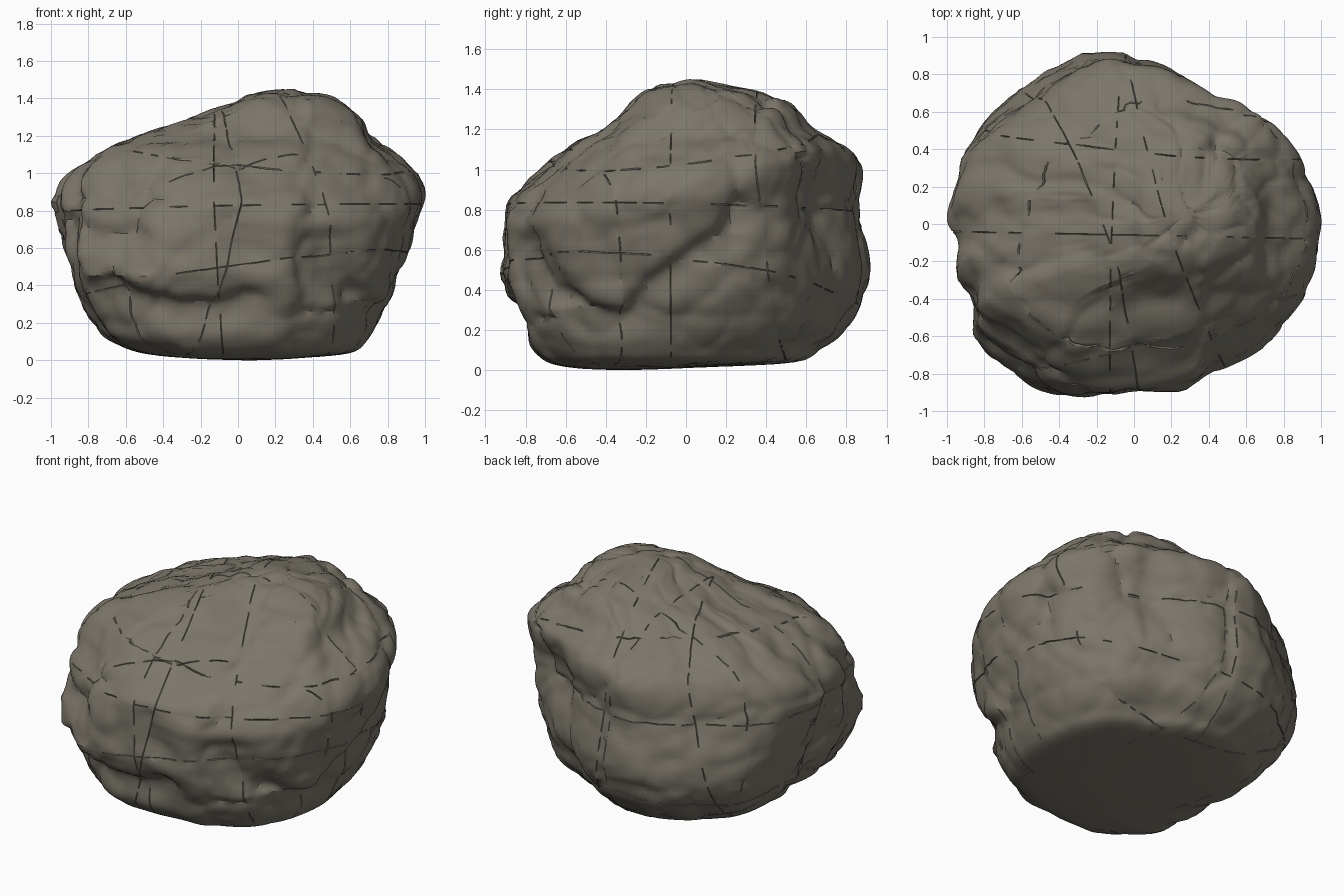
import bpy
import bmesh
import math
import random
from mathutils import Vector, noise

random.seed(4)

default_cube = bpy.data.objects.get("Cube")
if default_cube:
    bpy.data.objects.remove(default_cube)

# Height, then left/right and front/back extents of the boulder
SECTIONS = [
    (0, 0.02, 0.10, -0.35, -0.28),
    (0.01, -0.25, 0.32, -0.55, 0.0),
    (0.04, -0.52, 0.60, -0.69, 0.54),
    (0.11, -0.69, 0.69, -0.77, 0.68),
    (0.21, -0.78, 0.76, -0.81, 0.80),
    (0.32, -0.84, 0.82, -0.86, 0.87),
    (0.45, -0.89, 0.87, -0.92, 0.92),
    (0.60, -0.93, 0.92, -0.91, 0.90),
    (0.75, -0.97, 0.96, -0.92, 0.87),
    (0.87, -1.0, 1.0, -0.88, 0.87),
    (1.0, -0.92, 0.97, -0.72, 0.87),
    (1.1, -0.76, 0.87, -0.61, 0.82),
    (1.2, -0.53, 0.77, -0.43, 0.65),
    (1.3, -0.26, 0.68, -0.32, 0.56),
    (1.37, -0.02, 0.58, -0.23, 0.44),
    (1.42, 0.07, 0.47, -0.12, 0.20),
    (1.45, 0.24, 0.31, 0.02, 0.09),
]

# Height, then corner fullness: back left, back right, front right, front left
CORNERS = [
    (0.1, 0.04, 0.12, 0.10, 0.09),
    (0.3, 0.04, 0.11, 0.09, 0.12),
    (0.45, 0.04, 0.09, 0.10, 0.06),
    (0.6, 0.03, 0.07, 0.06, 0.08),
    (0.75, 0.01, 0.03, -0.02, 0.06),
    (0.87, -0.02, -0.02, -0.08, 0.01),
    (1.0, 0.02, -0.05, 0.02, 0.04),
    (1.1, 0.10, -0.06, 0.11, 0.06),
    (1.2, 0.13, -0.03, 0.2, 0.13),
]

# Plan outline, counter-clockwise from the model's left
OUTLINE = [
    (1, -0.03), (0.96, 0.21), (0.89, 0.36), (0.75, 0.54), (0.59, 0.63),
    (0.43, 0.69), (0.19, 0.85), (0.03, 0.9), (-0.18, 0.93), (-0.45, 0.8),
    (-0.66, 0.64), (-0.89, 0.45), (-0.97, 0.21), (-1, 0.05), (-0.95, -0.1),
    (-0.97, -0.29), (-0.9, -0.42), (-0.87, -0.59), (-0.64, -0.75),
    (-0.46, -0.87), (-0.23, -0.92), (0.25, -0.88), (0.43, -0.76),
    (0.67, -0.62), (0.84, -0.46), (0.95, -0.27),
]

# Overhanging ledges: axes drawn on, facing direction, depth, path
LEDGES = [
    ("xz", (0, -1, 0), 0.05,
     [(-0.7, 0.42), (-0.5, 0.31), (-0.3, 0.28), (-0.05, 0.28), (0.05, 0.34)]),
    ("xz", (0, -1, 0), 0.035, [(-0.92, 0.74), (-0.75, 0.68), (-0.58, 0.7)]),
    ("xz", (0, -1, 0), 0.03, [(-0.03, 0.78), (0, 0.64), (0.08, 0.6)]),
    ("xz", (0, -1, 0), 0.03, [(0.46, 0.55), (0.55, 0.4), (0.65, 0.36)]),
    ("yz", (1, 0, 0), 0.05,
     [(-0.77, 0.65), (-0.66, 0.42), (-0.5, 0.29), (-0.3, 0.26),
      (-0.18, 0.42), (0, 0.55), (0.2, 0.68), (0.28, 0.82)]),
    ("yz", (1, 0, 0), 0.035, [(0.6, 0.4), (0.61, 0.8), (0.62, 1.05)]),
    ("xy", (0, 0, 1), 0.04, [(0.75, -0.15), (0.77, 0.15), (0.68, 0.3), (0.45, 0.42)]),
]


def spline(a, b, c, d, t):
    """Smooth step between points b and c."""
    return [q + 0.5 * t * (r - p + t * (2 * p - 5 * q + 4 * r - s
            + t * (3 * (q - r) + s - p))) for p, q, r, s in zip(a, b, c, d)]


def refine(points, steps, closed):
    n = len(points)
    pick = (lambda i: points[i % n]) if closed else (lambda i: points[max(0, min(n - 1, i))])
    result = []
    for i in range(n if closed else n - 1):
        for k in range(steps):
            result.append(spline(pick(i - 1), pick(i), pick(i + 1), pick(i + 2), k / steps))
    if not closed:
        result.append(points[-1])
    return result


def corner_fullness(z):
    """Fullness of the four corners at a height."""
    for low, high in zip(CORNERS, CORNERS[1:]):
        if z < high[0]:
            break
    t = max(0.0, min(1.0, (z - low[0]) / (high[0] - low[0])))
    return [a + (b - a) * t for a, b in zip(low[1:], high[1:])]


def ledge_offset(co, normal, axes, facing, depth, path):
    """Inward push near a ledge, sharp above it and gentle below."""
    side = normal.dot(Vector(facing))
    if side < 0.15:
        return 0.0
    p = Vector((getattr(co, axes[0]), getattr(co, axes[1])))
    best = None
    for start, end in zip(path, path[1:]):
        a, b = Vector(start), Vector(end)
        t = max(0.0, min(1.0, (p - a).dot(b - a) / (b - a).length_squared))
        delta = p - a.lerp(b, t)
        if best is None or delta.length < best.length:
            best = delta
    blend = max(0.0, min(1.0, 0.5 - best.y / 0.06))
    width = 0.045 + 0.055 * blend
    return -depth * min(1.0, (side - 0.15) * 2) * math.exp(-(best.length / width) ** 2)


def rock_offset(co):
    """Chipped blocks with creases between them, plus soft lumps."""
    warped = co + 0.08 * noise.noise_vector(co * 3)
    total = 0.007 + 0.012 * noise.noise(co * 3.5) + 0.008 * noise.noise(co * 9)
    for scale, depth in ((2.2, 0.02), (4.5, 0.012)):
        dist, cells = noise.voronoi(warped * scale)
        total -= depth * math.exp(-7 * (dist[1] - dist[0]))
        total += 0.3 * depth * noise.noise(cells[0] * 3.7)
    return total


# Loft the body
bm = bmesh.new()
outline = refine(OUTLINE, 7, True)
rings = []
for z, left, right, front, back in refine(SECTIONS, 5, False):
    fullness = corner_fullness(z)
    ring = []
    for x, y in outline:
        angle = math.atan2(y, x) % math.tau
        quarter = min(3, int(angle / (math.pi / 2)))
        corner = 1 + fullness[quarter] * math.sin(2 * angle) ** 2
        u = max(-1, min(1, x * corner))
        v = max(-1, min(1, y / 0.925 * corner))
        ring.append(bm.verts.new((left + (right - left) * (u + 1) / 2,
                                  front + (back - front) * (v + 1) / 2, z)))
    rings.append(ring)
count = len(outline)
for low, high in zip(rings, rings[1:]):
    for i in range(count):
        j = (i + 1) % count
        bm.faces.new((low[i], low[j], high[j], high[i]))
bm.faces.new(reversed(rings[0]))
bm.faces.new(rings[-1])
bmesh.ops.recalc_face_normals(bm, faces=bm.faces)
bm.normal_update()

# Chip the surface and carve the ledges
moves = []
for vert in bm.verts:
    amount = rock_offset(vert.co) * max(0.0, min(1.0, vert.co.z * 4))
    amount += sum(ledge_offset(vert.co, vert.normal, *ledge) for ledge in LEDGES)
    moves.append((vert, vert.normal * amount))
for vert, move in moves:
    vert.co += move

# Broken hairline cracks along fracture planes
planes = [
    ((0, 0, 0.81), (-0.02, 0.02, 1)), ((0, -0.06, 0), (0.02, 1, 0)),
    ((-0.05, 0, 0), (1, -0.04, 0.05)), ((0, 0, 0.42), (-0.15, 0.1, 1)),
    ((0, 0, 1.12), (0.1, -0.12, 1)), ((0, 0.52, 0), (0.08, 1, 0.1)),
    ((0, -0.5, 0), (-0.3, 1, 0.15)), ((0.35, 0, 0), (1, 0.3, 0.12)),
    ((-0.5, 0, 0), (1, 0.35, -0.25)),
]
crack_verts = set()
for point, facing in planes:
    normal = Vector(facing).normalized()
    for shift in (-0.003, 0.003, 0):
        cut = bmesh.ops.bisect_plane(
            bm, geom=bm.verts[:] + bm.edges[:] + bm.faces[:], dist=0.00001,
            plane_co=Vector(point) + normal * shift, plane_no=normal)
        if shift == 0:
            crack_verts.update(g for g in cut["geom_cut"] if isinstance(g, bmesh.types.BMVert))
bm.normal_update()
grooves = [(v, v.normal.copy()) for v in crack_verts
           if v.is_valid and v.co.z > 0.03 and noise.noise(v.co * 13) > 0.05]
for vert, normal in grooves:
    vert.co -= normal * random.uniform(0.005, 0.01)

# Finished boulder
mesh = bpy.data.meshes.new("boulder")
bm.to_mesh(mesh)
bm.free()
boulder = bpy.data.objects.new("boulder", mesh)
bpy.context.collection.objects.link(boulder)

stone = bpy.data.materials.new("grey_brown_stone")
stone.use_nodes = True
colour = (0.2, 0.182, 0.145, 1)
stone.diffuse_color = colour
stone.node_tree.nodes["Principled BSDF"].inputs["Base Color"].default_value = colour
mesh.materials.append(stone)

bpy.ops.object.select_all(action="DESELECT")
boulder.select_set(True)
bpy.context.view_layer.objects.active = boulder
bpy.ops.object.shade_smooth_by_angle(angle=math.radians(35))
